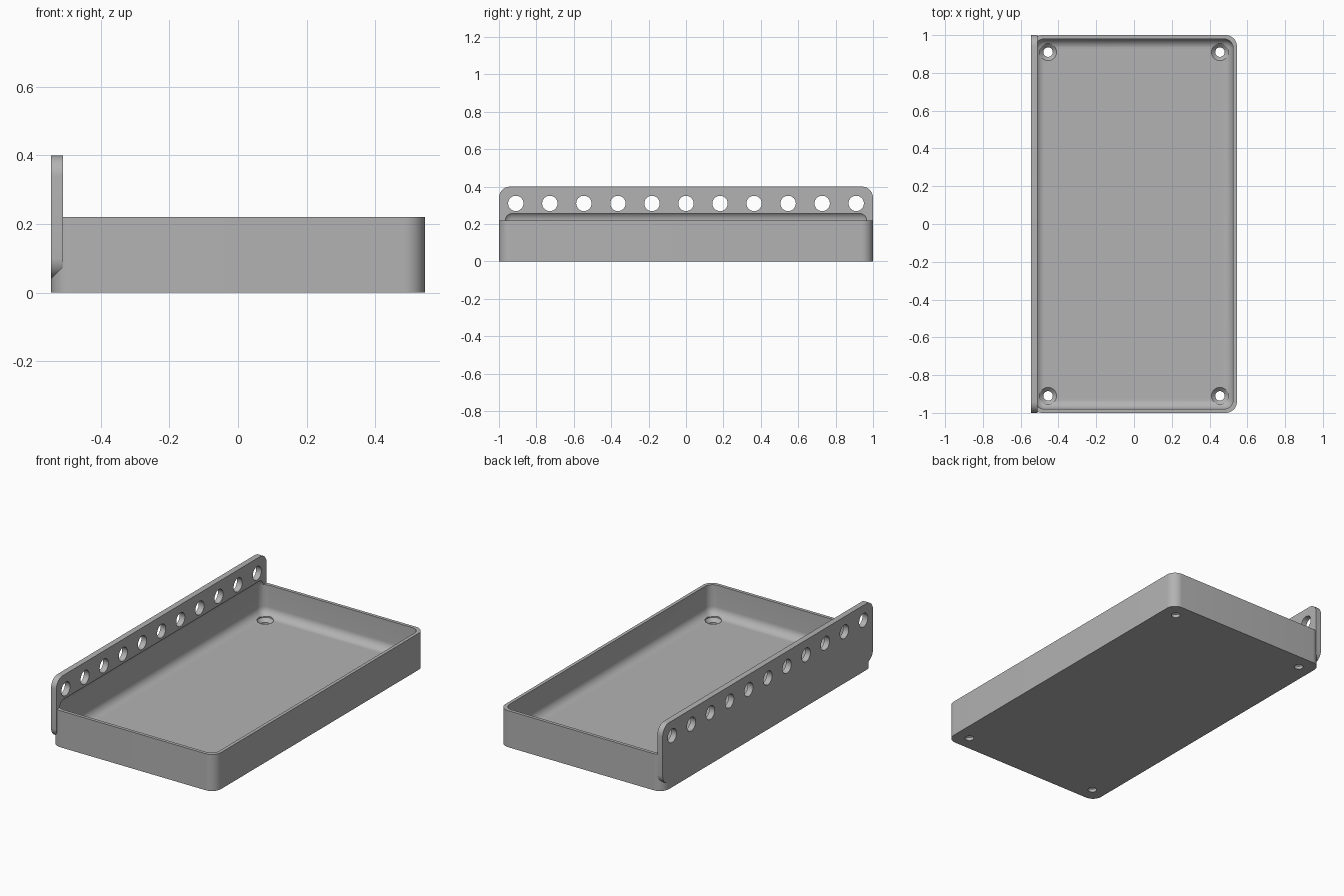
import bpy, bmesh
from mathutils import Matrix, Vector

old = bpy.data.objects.get("Cube")
if old:
    bpy.data.objects.remove(old, do_unlink=True)

grey = bpy.data.materials.new("plain grey")
grey.use_nodes = True
colour = (0.45, 0.45, 0.45, 1)
grey.diffuse_color = colour
grey.node_tree.nodes["Principled BSDF"].inputs["Base Color"].default_value = colour


def make_object(name, bm):
    bmesh.ops.recalc_face_normals(bm, faces=bm.faces)
    mesh = bpy.data.meshes.new(name)
    bm.to_mesh(mesh)
    bm.free()
    mesh.materials.append(grey)
    obj = bpy.data.objects.new(name, mesh)
    bpy.context.collection.objects.link(obj)
    return obj


def rounded_block(name, low, high, radius, axis=None):
    """Box between two corners, rounded along one axis or on every edge."""
    low, high = Vector(low), Vector(high)
    bm = bmesh.new()
    bmesh.ops.create_cube(bm, size=1)
    size = high - low
    bmesh.ops.transform(bm, verts=bm.verts, matrix=Matrix.Translation((low + high) / 2)
                        @ Matrix.Diagonal((*size, 1)))
    edges = [e for e in bm.edges if axis is None or
             abs((e.verts[0].co - e.verts[1].co)[axis]) > 1e-4]
    bmesh.ops.bevel(bm, geom=edges, offset=radius, segments=10, profile=0.5,
                    affect='EDGES', clamp_overlap=True)
    return make_object(name, bm)


def lathe(name, profile, matrix, sides=40):
    """Solid of revolution from (radius, height) points."""
    bm = bmesh.new()
    verts = [bm.verts.new((r, 0, h)) for r, h in profile]
    edges = [bm.edges.new(pair) for pair in zip(verts, verts[1:])]
    bmesh.ops.spin(bm, geom=verts + edges, axis=(0, 0, 1), cent=(0, 0, 0),
                   angle=6.283185307, steps=sides)
    bmesh.ops.remove_doubles(bm, verts=bm.verts, dist=1e-5)
    bmesh.ops.transform(bm, verts=bm.verts, matrix=matrix)
    return make_object(name, bm)


def combine(target, tool, operation):
    mod = target.modifiers.new(operation.lower(), 'BOOLEAN')
    mod.operation, mod.solver, mod.object = operation, 'EXACT', tool
    bpy.context.view_layer.objects.active = target
    bpy.ops.object.modifier_apply(modifier=mod.name)
    bpy.data.objects.remove(tool, do_unlink=True)


X, Y, RIM, FLOOR = 0.545, 1.0, 0.22, 0.04

# Tray body with rounded upright corners, joined to the tall side plate
tray = rounded_block("tray_with_hole_rail", (-X, -Y, 0), (X, Y, RIM), 0.06, axis=2)
plate = rounded_block("rail_plate", (-X, -Y, 0.04), (-0.51, Y, 0.4), 0.06, axis=0)
combine(tray, plate, 'UNION')

# Soft-edged cavity that bites slightly into the plate above the rim
cavity = rounded_block("cavity", (-X + 0.02, -Y + 0.02, FLOOR),
                       (X - 0.02, Y - 0.02, RIM + 0.05), 0.05)
combine(tray, cavity, 'DIFFERENCE')

# Countersunk screw holes in the floor corners
screw = [(0, -0.02), (0.025, -0.02), (0.025, 0.018), (0.045, FLOOR - 0.002),
         (0.045, 0.1), (0, 0.1)]
for x in (-0.455, 0.455):
    for y in (-0.91, 0.91):
        combine(tray, lathe("screw_hole", screw, Matrix.Translation((x, y, 0))),
                'DIFFERENCE')

# Row of round holes through the plate
hole = [(0, -0.05), (0.041, -0.05), (0.041, 0.05), (0, 0.05)]
for i in range(11):
    place = Matrix.Translation((-0.5275, (i - 5) * 0.182, 0.31)) @ Matrix.Rotation(1.570796, 4, 'Y')
    combine(tray, lathe("rail_hole", hole, place), 'DIFFERENCE')

# Smooth shading with crisp edges
bpy.ops.object.select_all(action='DESELECT')
tray.select_set(True)
bpy.context.view_layer.objects.active = tray
bpy.ops.object.shade_smooth_by_angle(angle=0.5)
